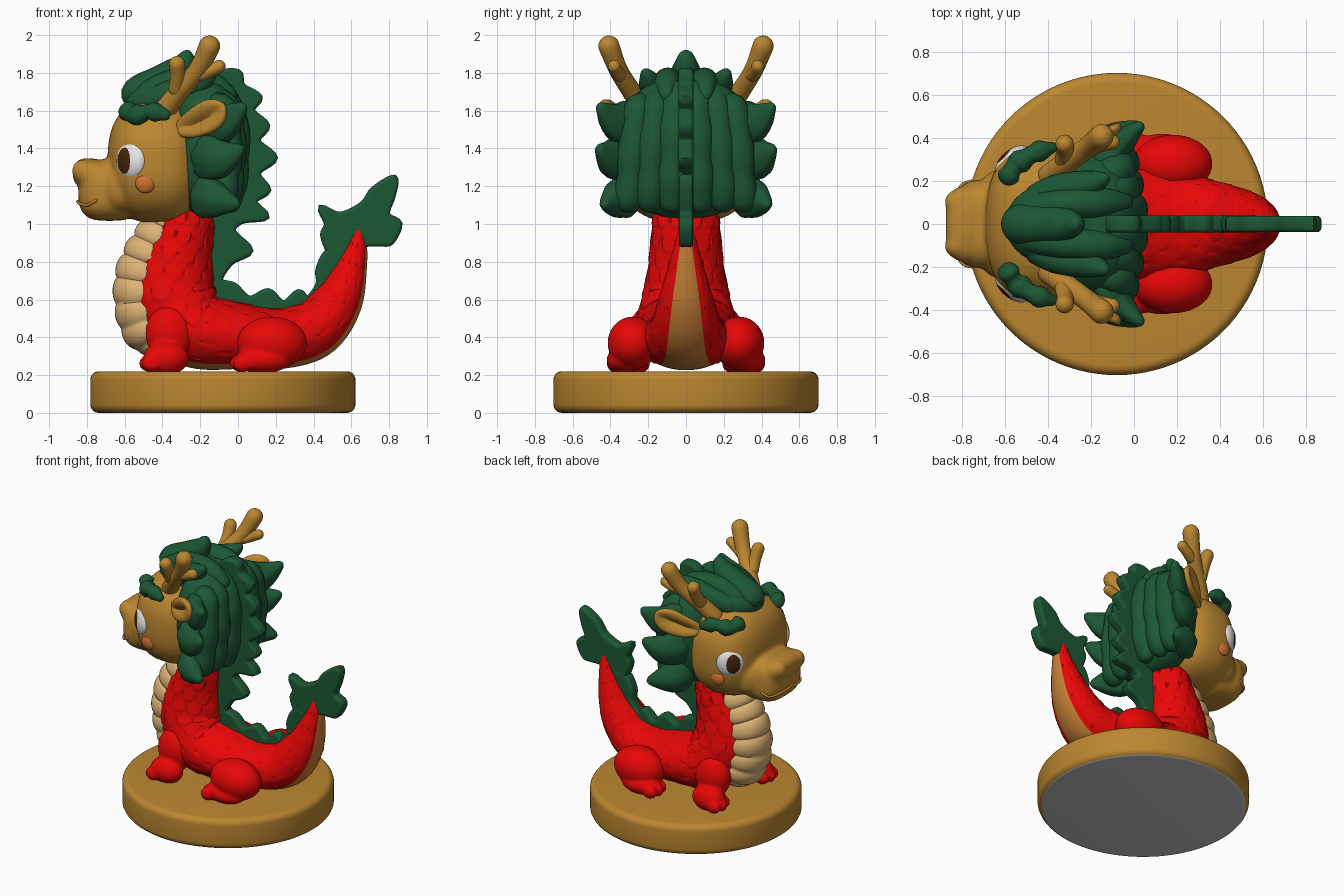
import bpy, bmesh, math
from mathutils import Vector, Quaternion

if "Cube" in bpy.data.objects:
    bpy.data.objects.remove(bpy.data.objects["Cube"])


def material(name, rgb):
    m = bpy.data.materials.new(name)
    m.diffuse_color = (*rgb, 1)
    m.use_nodes = True
    m.node_tree.nodes["Principled BSDF"].inputs["Base Color"].default_value = m.diffuse_color
    return m


GOLD = material("gold", (0.50, 0.24, 0.03))
RED = material("red", (0.86, 0.002, 0.002))
GREEN = material("green", (0.012, 0.097, 0.036))
CREAM = material("cream", (0.72, 0.45, 0.18))
OCHRE = material("ochre", (0.56, 0.21, 0.035))
CHEEK = material("cheek orange", (0.62, 0.17, 0.03))
WHITE = material("white", (0.9, 0.9, 0.9))
BROWN = material("dark brown", (0.06, 0.017, 0.003))
GREY = material("grey", (0.55, 0.55, 0.56))


def finish(name, bm, mats, mirror=False):
    bmesh.ops.recalc_face_normals(bm, faces=bm.faces)
    me = bpy.data.meshes.new(name)
    bm.to_mesh(me)
    bm.free()
    ob = bpy.data.objects.new(name, me)
    bpy.context.collection.objects.link(ob)
    for m in mats:
        me.materials.append(m)
    if mirror:
        ob.modifiers.new("mirror", 'MIRROR').use_axis = (False, True, False)
    return ob


def catmull(p, i, f, closed=False):
    n = len(p)
    g = [p[k % n] if closed else p[min(max(k, 0), n - 1)] for k in range(i - 1, i + 3)]
    return [0.5 * (2 * b + (c - a) * f + (2 * a - 5 * b + 4 * c - d) * f * f
                   + (3 * b - a - 3 * c + d) * f ** 3) for a, b, c, d in zip(*g)]


def tube(name, pts, mat, hint=(0, 1, 0), n=24, seg=20, bump=None, rule=None, mirror=False):
    """Sweep an ellipse along points (x, y, z, r_normal, r_hint) with rounded ends."""
    s = []
    for k in range(n + 1):
        t = (0.5 - 0.5 * math.cos(math.pi * k / n)) * (len(pts) - 1)
        i = min(int(t), len(pts) - 2)
        s.append(catmull(pts, i, t - i))
    pos = [Vector(q[:3]) for q in s]
    dist = [0]
    for k in range(n):
        dist.append(dist[-1] + (pos[k + 1] - pos[k]).length)
    bm = bmesh.new()
    rings = []
    for k, q in enumerate(s):
        tan = (pos[min(k + 1, n)] - pos[max(k - 1, 0)]).normalized()
        b = Vector(hint)
        b = (b - tan * b.dot(tan)).normalized()
        nor = b.cross(tan)
        f = 1
        for d, e in ((dist[k], pts[0]), (dist[-1] - dist[k], pts[-1])):
            f *= math.sqrt(1 - (1 - min(1, d / max(e[3:]))) ** 2)
        f = max(f, 0.02)
        ring = []
        for j in range(seg):
            a = 2 * math.pi * j / seg
            o = bump(dist[k] / dist[-1], dist[k], a) if bump else 0
            ring.append(bm.verts.new(pos[k] + nor * (q[3] + o) * f * math.cos(a)
                                     + b * (q[4] + o) * f * math.sin(a)))
        rings.append(ring)
    for k in range(n):
        for j in range(seg):
            h = (j + 1) % seg
            fc = bm.faces.new((rings[k][j], rings[k][h], rings[k + 1][h], rings[k + 1][j]))
            if rule:
                fc.material_index = rule(k / n, 2 * math.pi * (j + 0.5) / seg)
    bm.faces.new(rings[0])
    bm.faces.new(rings[-1])
    return finish(name, bm, mat if isinstance(mat, list) else [mat], mirror)


def blob(name, c, r, mat, p=2, rot=Quaternion(), rule=None, mirror=False, seg=40):
    """Superellipsoid."""
    bm = bmesh.new()
    bmesh.ops.create_uvsphere(bm, u_segments=seg, v_segments=seg * 2 // 3, radius=1)
    if rule:
        for f in bm.faces:
            f.material_index = rule(f.calc_center_median())
    for v in bm.verts:
        w = v.co / sum(abs(x) ** p for x in v.co) ** (1 / p)
        v.co = rot @ Vector((w.x * r[0], w.y * r[1], w.z * r[2])) + Vector(c)
    return finish(name, bm, mat if isinstance(mat, list) else [mat], mirror)


def fuse(name, obs, mat, voxel, smooth):
    bpy.ops.object.select_all(action='DESELECT')
    for o in obs:
        o.select_set(True)
    ob = bpy.context.view_layer.objects.active = obs[0]
    bpy.ops.object.join()
    m = ob.modifiers.new("remesh", 'REMESH')
    m.mode, m.voxel_size = 'VOXEL', voxel
    ob.modifiers.new("smooth", 'SMOOTH').iterations = smooth
    bpy.ops.object.convert(target='MESH')
    ob.name = name
    ob.data.materials.clear()
    ob.data.materials.append(mat)


def plate(name, pts, half, mat):
    """Upright plate with rounded rim from a smooth closed x-z outline."""
    cu = bpy.data.curves.new(name, 'CURVE')
    cu.dimensions, cu.fill_mode = '2D', 'BOTH'
    cu.bevel_depth, cu.bevel_resolution, cu.extrude = 0.02, 3, half - 0.02
    out = [catmull(pts, i, f / 5, True) for i in range(len(pts)) for f in range(5)]
    sp = cu.splines.new('POLY')
    sp.points.add(len(out) - 1)
    for q, w in zip(sp.points, out):
        q.co = (w[0], w[1], 0, 1)
    sp.use_cyclic_u = True
    ob = bpy.data.objects.new(name, cu)
    bpy.context.collection.objects.link(ob)
    ob.rotation_euler.x = math.pi / 2
    cu.materials.append(mat)
    bpy.ops.object.select_all(action='DESELECT')
    ob.select_set(True)
    bpy.context.view_layer.objects.active = ob
    bpy.ops.object.convert(target='MESH')


# Round base with grey underside
bm = bmesh.new()
bmesh.ops.create_cone(bm, cap_ends=True, segments=96, radius1=0.702, radius2=0.702, depth=0.22)
bmesh.ops.bevel(bm, geom=[e for e in bm.edges if abs(e.verts[0].co.z - e.verts[1].co.z) < 0.01],
                offset=0.045, segments=6, profile=0.5, affect='EDGES')
bmesh.ops.translate(bm, verts=bm.verts, vec=(-0.08, 0, 0.11))
for f in bm.faces:
    f.material_index = int(f.calc_center_median().z < 0.006)
finish("base", bm, [GOLD, GREY])


# Scaly body from neck to tail tip
def scales(u, d, a):
    if math.cos(a) > 0.75:
        return 0
    row, h = d / 0.1, 0
    for k in (math.floor(row) - 1, math.floor(row)):
        c = (a * 12 / (2 * math.pi) + 0.5 * (k % 2)) % 1 - 0.5
        t, reach = row - k, 1 + 0.7 * math.sqrt(1 - 4 * c * c)
        if t < reach:
            h = max(h, t / reach)
    return 0.012 * h * (1 - u) ** 0.5


tube("body", [(-0.26, 0, 1.16, .13, .16), (-0.28, 0, 0.97, .15, .175), (-0.335, 0, 0.77, .205, .195),
              (-0.34, 0, 0.60, .225, .23), (-0.23, 0, 0.445, .205, .265), (0, 0, 0.405, .175, .26),
              (0.2, 0, 0.39, .16, .24), (0.4, 0, 0.44, .155, .19), (0.53, 0, 0.59, .13, .145),
              (0.605, 0, 0.78, .08, .09), (0.635, 0, 0.92, .045, .05), (0.625, 0, 1.01, .025, .025)],
     [RED, OCHRE], n=220, seg=120, bump=scales, rule=lambda u, a: int(math.cos(a) > 0.85))

# Ribbed belly
tube("belly", [(-0.34, 0, 1.07, .10, .11), (-0.42, 0, 0.91, .13, .13), (-0.485, 0, 0.75, .15, .148),
               (-0.5, 0, 0.60, .15, .162), (-0.46, 0, 0.45, .145, .165), (-0.37, 0, 0.32, .1, .15)],
     CREAM, n=110, seg=40, bump=lambda u, d, a: 0.02 * abs(math.sin(math.pi * u * 8)) ** 0.5 - 0.008)

# Legs with toes
for label, parts in {
    "front_legs": [((-.36, .2, .42), (.13, .1, .15)), ((-.38, .28, .29), (.12, .085, .09))],
    "hind_legs": [((.18, .28, .37), (.185, .135, .14)), ((.13, .33, .28), (.15, .09, .07))],
}.items():
    (fx, fy, _), fr = parts[1]
    parts += [((fx - fr[0] + .03 + abs(i) * .015, fy + i * .055, .262), (.055, .034, .045)) for i in (-1, 0, 1)]
    fuse(label, [blob(label, c, r, RED, mirror=True) for c, r in parts], RED, 0.011, 5)

# Head and muzzle fused
fuse("head", [blob("head", c, r, GOLD, p) for c, r, p in [
    ((-.43, 0, 1.33), (.26, .36, .325), 2.6), ((-.68, 0, 1.18), (.165, .205, .163), 3.2),
    ((-.6, 0, 1.19), (.14, .255, .15), 2.6),
    ((-.79, 0, 1.27), (.085, .175, .078), 2.6), ((-.82, .1, 1.28), (.06, .06, .062), 2),
    ((-.82, -.1, 1.28), (.06, .06, .062), 2)]], GOLD, 0.014, 5)
tube("smile", [(-.85, 0, 1.12, .008, .008), (-.84, .1, 1.11, .008, .008), (-.80, .18, 1.10, .008, .008),
               (-.745, .2, 1.13, .008, .008)], GOLD, (0, 0, 1), seg=10, mirror=True)

# Eyes with pupils looking forward, cheeks and eyebrows
look = Vector((-.62, .78, 0)).to_track_quat('Z', 'Y')
blob("eyes", (-.565, .295, 1.335), (.092, .1, .05), [WHITE, BROWN], rot=look, mirror=True, seg=84,
     rule=lambda c: int(c.z > 0 and ((c.x - .2) / .52) ** 2 + (c.y / .7) ** 2 < 1))
blob("cheeks", (-.49, .335, 1.215), (.053, .026, .052), CHEEK, mirror=True)
tube("eyebrows", [(-.60, .19, 1.615, .045, .05), (-.55, .27, 1.575, .05, .05),
                  (-.46, .33, 1.595, .045, .045), (-.36, .36, 1.57, .035, .04)],
     GREEN, (0, 0, 1), bump=lambda u, d, a: 0.008 * math.sin(u * 19), mirror=True)

# Ears, hollowed on the outer side
tube("ears", [(-.32, .28, 1.50, .035, .04), (-.24, .36, 1.53, .04, .075),
              (-.14, .42, 1.58, .04, .085), (-.07, .455, 1.63, .025, .04)], GOLD, (0, 0, 1), n=32, seg=40,
     bump=lambda u, d, a: -0.06 * max(0, math.cos(a)) ** 4 * math.sin(math.pi * u), mirror=True)

# Antlers with two prongs
for name, pts in {
    "antler_stems": [(-.42, .2, 1.56, .06, .06), (-.32, .28, 1.69, .052, .052),
                     (-.21, .36, 1.82, .05, .05), (-.13, .425, 1.99, .06, .06)],
    "antler_front_prongs": [(-.33, .28, 1.68, .045, .045), (-.32, .34, 1.78, .04, .04),
                            (-.325, .39, 1.885, .045, .045)],
    "antler_rear_prongs": [(-.23, .34, 1.78, .04, .04), (-.15, .37, 1.81, .035, .035),
                           (-.07, .385, 1.85, .034, .034)],
}.items():
    tube(name, pts, GOLD, mirror=True)

# Mane core, side tufts and hanging back locks
blob("mane_core", (-.17, 0, 1.4), (.18, .35, .37), GREEN, 2.6)
for i, pts in enumerate([
    [(-.2, .22, 1.55, .07, .12), (-.08, .36, 1.54, .07, .11), (.04, .465, 1.63, .02, .02)],
    [(-.24, .27, 1.37, .07, .13), (-.1, .39, 1.35, .075, .11), (.03, .465, 1.405, .02, .02)],
    [(-.24, .26, 1.16, .07, .13), (-.12, .37, 1.13, .075, .1), (.01, .44, 1.1, .02, .02)],
]):
    tube(f"mane_side_tuft_{i + 1}", pts, GREEN, (0, 0, 1), mirror=True,
         bump=lambda u, d, a: 0.008 * math.cos(6 * a) * (1 - u))
for i, y in enumerate((.07, .18, .28)):
    x = -.02 * i
    tube(f"mane_back_lock_{i + 1}", [(-.17, y * .75, 1.74 - .06 * i, .06, .06), (x - .04, y * .9, 1.6, .07, .07),
                                     (x - .01, y, 1.4, .065, .07), (x - .03, y * 1.05, 1.22, .07, .07),
                                     (x - .05, y * 1.1, 1.06, .05, .06)], GREEN, mirror=True,
         bump=lambda u, d, a: 0.012 * abs(math.sin(d * 14)))

# Swept-back crest of hair on top
blob("crest_core", (-.34, 0, 1.65), (.26, .2, .14), GREEN)
tube("crest_middle_lock", [(-.55, 0, 1.62, .08, .08), (-.53, 0, 1.69, .09, .095), (-.41, 0, 1.755, .085, .09),
                           (-.3, 0, 1.83, .07, .07), (-.26, 0, 1.92, .025, .03)], GREEN)
tube("crest_inner_locks", [(-.53, .06, 1.65, .075, .07), (-.34, .09, 1.745, .075, .07),
                           (-.15, .1, 1.74, .07, .07), (-.01, .1, 1.66, .03, .03)], GREEN, mirror=True)
tube("crest_outer_locks", [(-.5, .1, 1.63, .065, .06), (-.36, .16, 1.69, .07, .07),
                           (-.2, .19, 1.75, .06, .06), (-.12, .22, 1.815, .02, .02)], GREEN, mirror=True)

# Spiky fin down the neck and back
plate("back_fin", [(-.1, 1.78), (.0, 1.8), (.02, 1.73), (.11, 1.67), (.07, 1.6), (.15, 1.52), (.1, 1.44),
                   (.19, 1.35), (.1, 1.27), (.155, 1.18), (.08, 1.12), (.145, 1.04), (.02, 1.02), (-.03, .96),
                   (.06, .86), (-.04, .8), (-.1, .7), (-.02, .67), (.06, .6), (.16, .64), (.24, .575),
                   (.32, .635), (.37, .6), (.43, .68), (.43, .76), (.48, .85), (.57, .82), (.45, .55),
                   (.2, .48), (0, .5), (-.2, .7), (-.2, 1.0), (-.14, 1.6)], 0.04, GREEN)

# Flame-shaped tail tuft
plate("tail_tuft", [(.6, .88), (.5, .85), (.455, .94), (.475, 1.0), (.445, 1.08), (.54, 1.045), (.66, 1.1),
                    (.72, 1.18), (.825, 1.24), (.815, 1.15), (.785, 1.05), (.85, 1.0), (.81, .91),
                    (.76, .9), (.69, .9)], 0.038, GREEN)

# Smooth shading that keeps sharp edges
bpy.ops.object.select_all(action='SELECT')
bpy.context.view_layer.objects.active = bpy.data.objects["base"]
bpy.ops.object.shade_smooth_by_angle(angle=math.radians(45))
